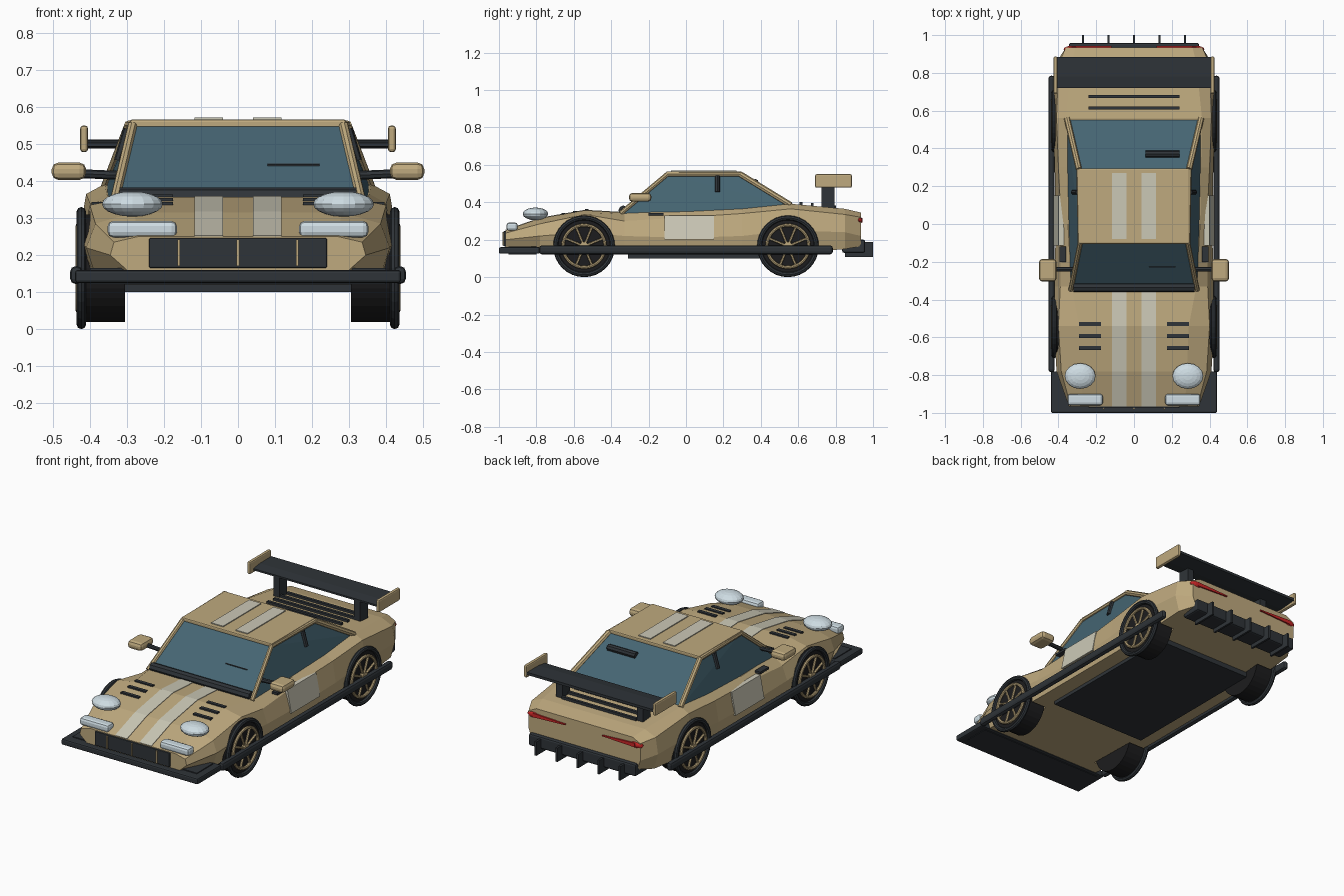
import bpy, bmesh, math
from mathutils import Vector, Matrix

if "Cube" in bpy.data.objects:
    bpy.data.objects.remove(bpy.data.objects["Cube"])


def mat(name, r, g, b):
    m = bpy.data.materials.new(name)
    m.diffuse_color = (r, g, b, 1)
    m.use_nodes = True
    m.node_tree.nodes["Principled BSDF"].inputs["Base Color"].default_value = m.diffuse_color
    return m


TAN = mat("tan_paint", .52, .40, .21)
DARK = mat("dark_trim", .028, .034, .04)
TYRE = mat("tyre_rubber", .012, .012, .013)
GLASS = mat("glass", .06, .13, .17)
LAMP = mat("lamp", .62, .72, .77)
RED = mat("red_lamp", .6, .02, .02)
CREAM = mat("cream", .6, .58, .47)


def finish(name, bm, m, bevel=0, seg=2):
    bmesh.ops.recalc_face_normals(bm, faces=bm.faces)
    me = bpy.data.meshes.new(name)
    bm.to_mesh(me)
    bm.free()
    me.materials.append(m)
    o = bpy.data.objects.new(name, me)
    bpy.context.collection.objects.link(o)
    if bevel:
        b = o.modifiers.new("bevel", 'BEVEL')
        b.width, b.segments = bevel, seg
    return o


def box(name, x, y, z, m, bevel=0):
    bm = bmesh.new()
    bmesh.ops.create_cube(bm, size=1)
    for v in bm.verts:
        v.co = [(a[0] + a[1]) / 2 + c * (a[1] - a[0]) for a, c in zip((x, y, z), v.co)]
    return finish(name, bm, m, bevel)


def hull(name, pts, m):
    bm = bmesh.new()
    for p in pts:
        bm.verts.new(p)
    bmesh.ops.convex_hull(bm, input=bm.verts[:])
    return finish(name, bm, m)


def rod(name, a, b, r, m, sides=8):
    a, b = Vector(a), Vector(b)
    rot = (b - a).to_track_quat('Z', 'Y').to_matrix().to_4x4()
    bm = bmesh.new()
    bmesh.ops.create_cone(bm, cap_ends=True, segments=sides, radius1=r, radius2=r,
                          depth=(b - a).length, matrix=Matrix.Translation((a + b) / 2) @ rot)
    return finish(name, bm, m)


def ball(name, c, s, m):
    bm = bmesh.new()
    bmesh.ops.create_uvsphere(bm, u_segments=16, v_segments=10, radius=1,
                              matrix=Matrix.Translation(c) @ Matrix.Diagonal((*s, 1)))
    return finish(name, bm, m)


def ring(name, c, major, minor, m, seg=32):
    bpy.ops.mesh.primitive_torus_add(location=c, rotation=(0, math.pi / 2, 0), major_radius=major,
                                     minor_radius=minor, major_segments=seg, minor_segments=8)
    o = bpy.context.object
    o.name = name
    o.data.materials.append(m)
    return o


# body loft: y, then (x, z) for sill, waist, shoulder, top edge
ST = [(-.965, .30, .16, .345, .20, .335, .235, .27, .25),
      (-.78, .38, .13, .41, .22, .385, .285, .28, .315),
      (-.54, .40, .125, .425, .24, .40, .335, .29, .357),
      (-.33, .40, .12, .42, .22, .39, .30, .33, .345),
      (0, .40, .12, .415, .21, .385, .32, .35, .35),
      (.3, .40, .12, .42, .22, .40, .34, .355, .365),
      (.56, .40, .125, .43, .25, .41, .365, .36, .392),
      (.85, .39, .15, .415, .24, .40, .335, .33, .365),
      (.935, .34, .165, .36, .22, .36, .32, .31, .345)]


def top_z(y):
    for a, b in zip(ST, ST[1:]):
        if a[0] <= y <= b[0]:
            return a[8] + (b[8] - a[8]) * (y - a[0]) / (b[0] - a[0])


bm = bmesh.new()
rows = []
for y, *p in ST:
    half = [(p[i], p[i + 1]) for i in (0, 2, 4, 6)]
    rows.append([bm.verts.new((x, y, z)) for x, z in half] +
                [bm.verts.new((-x, y, z)) for x, z in reversed(half)])
for a, b in zip(rows, rows[1:]):
    for i in range(8):
        j = (i + 1) % 8
        bm.faces.new((a[i], a[j], b[j], b[i]))
bm.faces.new(rows[0])
bm.faces.new(rows[-1])
body = finish("body_shell", bm, TAN)

# wheel wells cut from the body
WY, WZ = .545, .165
for s in (-1, 1):
    for y in (-WY, WY):
        cut = rod("well_cutter", (s * .30, y, WZ), (s * .6, y, WZ), .156, DARK, 32)
        cut.hide_render = True
        md = body.modifiers.new("well", 'BOOLEAN')
        md.operation, md.object, md.solver = 'DIFFERENCE', cut, 'EXACT'
        bpy.context.view_layer.objects.active = body
        bpy.ops.object.modifier_apply(modifier="well")
        bpy.data.objects.remove(cut)

# wheels
for s in (-1, 1):
    for y in (-WY, WY):
        rod("tyre", (s * .305, y, WZ), (s * .418, y, WZ), .145, TYRE, 32)
        ring("arch_ring", (s * .423, y, WZ), .152, .013, DARK)
        ring("rim", (s * .43, y, WZ), .113, .009, TAN)
        rod("hub", (s * .41, y, WZ), (s * .438, y, WZ), .024, TAN, 12)
        for k in range(8):
            t = math.tau * (k + .5) / 8
            d = Vector((0, math.cos(t), math.sin(t)))
            c = Vector((s * .428, y, WZ))
            rod("spoke", c + d * .015, c + d * .11, .007, TAN, 6)

# cabin glass, roof and pillars
FB, FT, RT, RB = (.335, -.35, .34), (.285, -.10, .55), (.292, .29, .55), (.355, .56, .385)
side = lambda p, s: (s * p[0], p[1], p[2])
hull("cabin_glass", [side(p, s) for p in (FB, FT, RT, RB, (.35, .1, .345)) for s in (-1, 1)], GLASS)
box("roof", (-.292, .292), (-.105, .295), (.543, .566), TAN, .006)
for s in (-1, 1):
    rod("front_pillar", side(FB, s), side(FT, s), .013, TAN)
    rod("rear_pillar", side(RB, s), side(RT, s), .016, TAN)
    rod("roof_rail", side(FT, s), side(RT, s), .013, TAN)
    rod("middle_pillar", (s * .297, .168, .54), (s * .322, .168, .455), .013, DARK)
    box("door_handle", sorted((s * .36, s * .395)), (-.2, -.12), (.33, .343), DARK)
    # mirrors
    rod("mirror_arm", (s * .31, -.24, .415), (s * .43, -.24, .42), .012, DARK)
    box("mirror", sorted((s * .41, s * .503)), (-.305, -.185), (.403, .45), TAN, .018)
    # door number panel, blank
    hull("door_panel", [(s * (x + d), y, z) for x, z in ((.417, .2), (.391, .33))
                        for y in (-.115, .15) for d in (-.02, .008)], CREAM)
    # lights
    ball("headlight", (s * .285, -.805, .338), (.082, .068, .034), LAMP)
    box("lower_light", sorted((s * .165, s * .352)), (-.985 + .025, -.9), (.248, .292), LAMP, .014)
    ball("tail_light", (s * .33, .925, .305), (.042, .018, .02), RED)
    hull("tail_light_strip", [(s * x, y, z) for x, h in ((.12, .003), (.33, .012))
                              for y in (.92, .943) for z in (.305 - h, .305 + h)], RED)
    # hood vents and stripes
    for y in (-.53, -.593, -.656):
        z = top_z(y)
        box("hood_vent", sorted((s * .175, s * .29)), (y - .01, y + .01), (z - .012, z + .007), DARK)
    bm = bmesh.new()
    prev = None
    for y in (-.965, -.78, -.54, -.345):
        row = [bm.verts.new((s * x, y, top_z(y) + .003)) for x in (.04, .117)]
        if prev:
            bm.faces.new((*prev, row[1], row[0]))
        prev = row
    stripe = finish("hood_stripe", bm, CREAM)
    stripe.modifiers.new("thick", 'SOLIDIFY').thickness = .004
    box("roof_stripe", sorted((s * .04, s * .117)), (-.08, .27), (.56, .571), CREAM)
    # side skirts and wing mounts
    box("side_skirt", sorted((s * .42, s * .453)), (-.785, .785), (.122, .17), DARK, .014)
    box("wing_post", sorted((s * .24, s * .28)), (.725, .795), (.35, .5), DARK)
    box("wing_endplate", sorted((s * .405, s * .426)), (.69, .887), (.478, .55), TAN, .008)

# rear wing
hull("wing_blade", [(x, y, z) for x in (-.41, .41) for y, z in
                    ((.72, .493), (.72, .503), (.78, .488), (.78, .511), (.885, .497), (.885, .512))], DARK)

# cowl, wipers
rod("cowl", (-.32, -.335, .357), (.32, -.335, .357), .026, DARK)
rod("rear_wiper", (.06, .37, .506), (.24, .37, .506), .019, DARK)
rod("front_wiper", (.08, -.227, .443), (.22, -.227, .443), .004, DARK, 6)

# rear deck louvres
for y in (.615, .675, .735, .795):
    z = top_z(y)
    box("deck_louvre", (-.24, .24), (y - .008, y + .008), (z - .012, z + .014), DARK)

# grille with bars
box("grille", (-.24, .24), (-.975, -.93), (.165, .246), DARK, .004)
for x in (-.16, 0, .16):
    box("grille_bar", (x - .004, x + .004), (-.981, -.96), (.17, .242), TAN)

# splitter, floor and diffuser
box("front_splitter", (-.44, .44), (-1, -.78), (.125, .16), DARK, .008)
box("front_lip", (-.40, .40), (-.95, -.80), (.122, .165), DARK)
box("floor_panel", (-.31, .31), (-.31, .6), (.1, .13), DARK)
box("diffuser", (-.345, .345), (.835, .958), (.13, .2), DARK, .01)
for i in range(-2, 3):
    box("diffuser_fin", (i * .135 - .006, i * .135 + .006), (.85, 1), (.107, .188), DARK)
